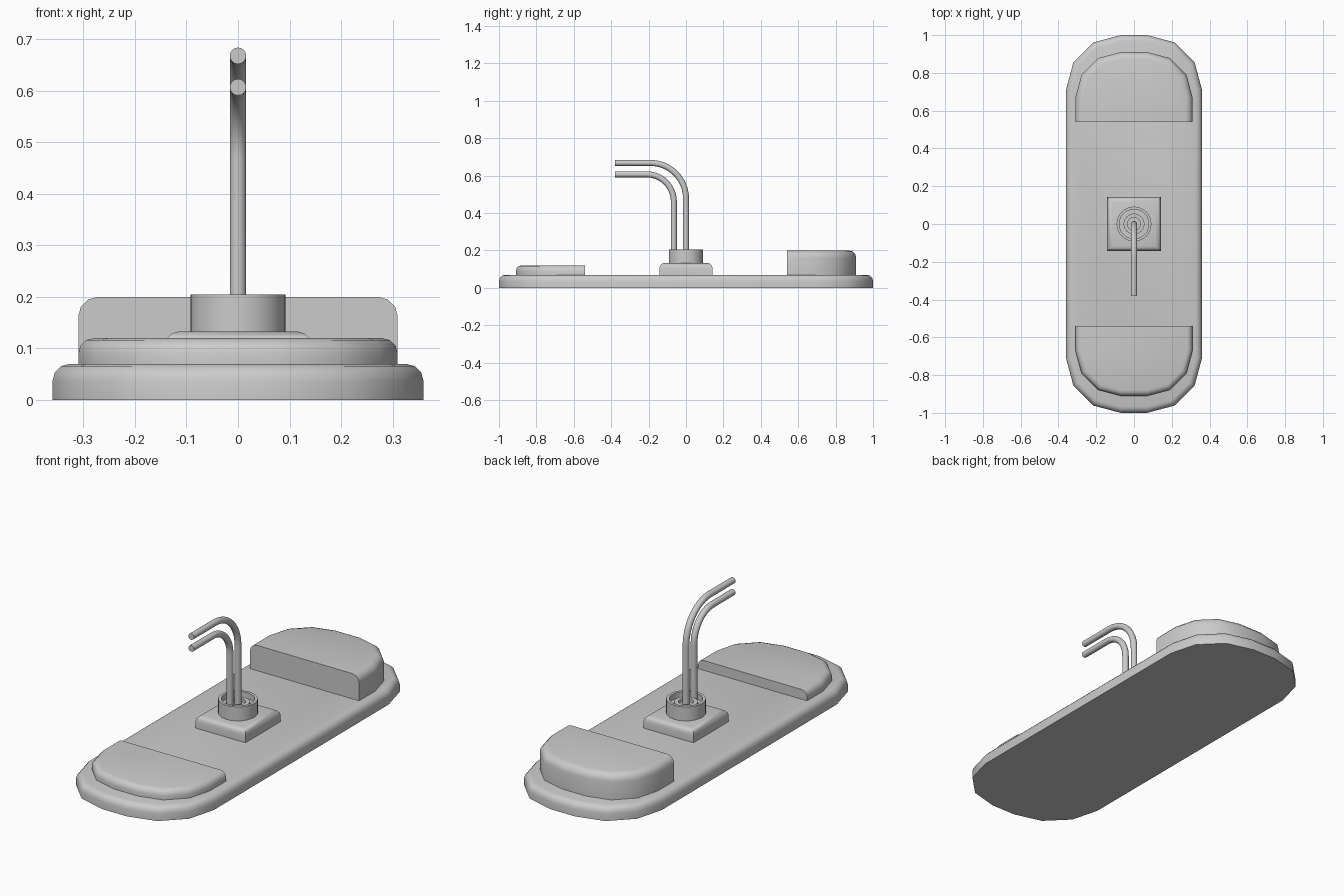
import bpy, bmesh, math

if "Cube" in bpy.data.objects:
    bpy.data.objects.remove(bpy.data.objects["Cube"])


def finish(name, bm):
    bmesh.ops.recalc_face_normals(bm, faces=bm.faces)
    mesh = bpy.data.meshes.new(name)
    bm.to_mesh(mesh)
    bm.free()
    ob = bpy.data.objects.new(name, mesh)
    bpy.context.collection.objects.link(ob)
    smooth(ob)
    return ob


def smooth(ob):
    bpy.ops.object.select_all(action='DESELECT')
    ob.select_set(True)
    bpy.context.view_layer.objects.active = ob
    bpy.ops.object.shade_smooth_by_angle(angle=math.radians(35))


def loft(name, rings):
    """Join matching closed outlines and cap both ends."""
    bm = bmesh.new()
    loops = [[bm.verts.new(p) for p in ring] for ring in rings]
    n = len(loops[0])
    for a, b in zip(loops, loops[1:]):
        for i in range(n):
            j = (i + 1) % n
            bm.faces.new((a[i], a[j], b[j], b[i]))
    bm.faces.new(loops[0])
    bm.faces.new(loops[-1])
    return finish(name, bm)


def arc(cx, cy, r, a0):
    return [(cx + r * math.cos(math.radians(a0 + 30 * k)),
             cy + r * math.sin(math.radians(a0 + 30 * k))) for k in range(4)]


def end_outline(cx, cy, r):
    return arc(cx, cy, r, 0) + arc(-cx, cy, r, 90)


def rounded_levels(z0, z1, bevel):
    """(inset, height) pairs: straight wall, then a rounded top edge."""
    out = [(0, z0)]
    for k in range(4):
        t = math.radians(30 * k)
        out.append((bevel * (1 - math.cos(t)), z1 - bevel + bevel * math.sin(t)))
    return out


# long base with rounded ends
rings = []
for inset, z in rounded_levels(0, 0.07, 0.033):
    half = end_outline(0.07, 0.71, 0.29 - inset)
    rings.append([(x, y, z) for x, y in half + [(-x, -y) for x, y in half]])
loft("base_board", rings)


# end pads, cut flat on the inner side
def pad(name, side, top, bevel):
    rings = []
    for inset, z in rounded_levels(0.07, top, bevel):
        r = 0.24 - inset
        pts = end_outline(0.07, 0.67, r) + [(-0.07 - r, 0.54), (0.07 + r, 0.54)]
        rings.append([(x, side * y, z) for x, y in pts])
    loft(name, rings)


pad("rear_pad", 1, 0.20, 0.038)
pad("front_pad", -1, 0.12, 0.03)

# square plinth
rings = []
for inset, z in rounded_levels(0.07, 0.133, 0.027):
    h = 0.142 - inset
    rings.append([(h, h, z), (-h, h, z), (-h, -h, z), (h, -h, z)])
loft("plinth", rings)

# turned cup with a recess and an inner collar
profile = [(0.092, 0.13), (0.092, 0.205), (0.078, 0.205), (0.078, 0.175),
           (0.055, 0.175), (0.055, 0.19), (0.035, 0.19), (0.035, 0.175)]
loft("socket_cup", [[(r * math.cos(math.tau * i / 32), r * math.sin(math.tau * i / 32), z)
                     for i in range(32)] for r, z in profile])


# bent pipes
def pipe(name, y, z, bend):
    pts = [(0, y, 0.14)]
    for k in range(13):
        t = math.radians(90 * k / 12)
        pts.append((0, y - bend + bend * math.cos(t), z - bend + bend * math.sin(t)))
    pts.append((0, -0.38, z))
    cu = bpy.data.curves.new(name, 'CURVE')
    cu.dimensions = '3D'
    cu.bevel_depth = 0.016
    cu.bevel_resolution = 6
    cu.use_fill_caps = True
    sp = cu.splines.new('POLY')
    sp.points.add(len(pts) - 1)
    for p, co in zip(sp.points, pts):
        p.co = (*co, 1)
    ob = bpy.data.objects.new(name, cu)
    bpy.context.collection.objects.link(ob)
    bpy.ops.object.select_all(action='DESELECT')
    ob.select_set(True)
    bpy.context.view_layer.objects.active = ob
    bpy.ops.object.convert(target='MESH')
    smooth(bpy.context.view_layer.objects.active)


pipe("outer_pipe", 0.0, 0.668, 0.19)
pipe("inner_pipe", -0.065, 0.607, 0.145)
